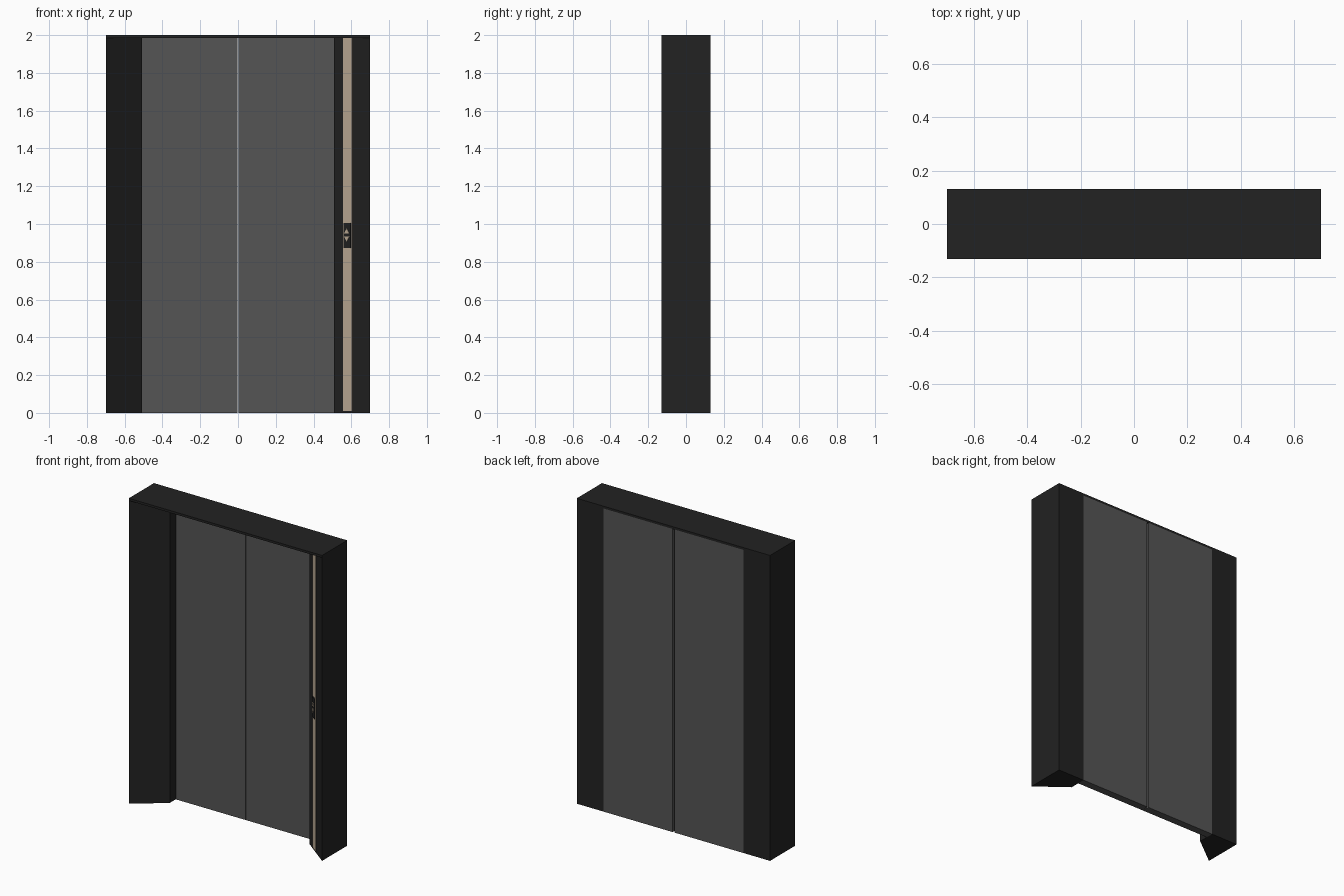
import bpy, bmesh
from mathutils import Vector

cube = bpy.data.objects.get("Cube")
if cube:
    bpy.data.objects.remove(cube, do_unlink=True)


def material(name, r, g, b):
    m = bpy.data.materials.new(name)
    m.use_nodes = True
    m.diffuse_color = (r, g, b, 1)
    m.node_tree.nodes["Principled BSDF"].inputs["Base Color"].default_value = (r, g, b, 1)
    return m


black = material("frame black", 0.016, 0.016, 0.016)
grey = material("door grey", 0.09, 0.09, 0.09)
beige = material("trim beige", 0.52, 0.42, 0.31)


def prism(name, points, push, mat):
    """Extrude a flat polygon along a vector."""
    bm = bmesh.new()
    face = bm.faces.new([bm.verts.new(p) for p in points])
    out = bmesh.ops.extrude_face_region(bm, geom=[face])
    moved = [v for v in out["geom"] if isinstance(v, bmesh.types.BMVert)]
    bmesh.ops.translate(bm, verts=moved, vec=push)
    bmesh.ops.recalc_face_normals(bm, faces=bm.faces)
    mesh = bpy.data.meshes.new(name)
    bm.to_mesh(mesh)
    bm.free()
    mesh.materials.append(mat)
    obj = bpy.data.objects.new(name, mesh)
    bpy.context.collection.objects.link(obj)
    return obj


W, D, TOP = 0.70, 0.13, 1.985        # half width, half depth, underside of lintel
INNER, STEP, DOOR = 0.507, 0.018, 0.08  # opening edge, end of splay, door front

# Plan outlines of the splayed jamb and of a door leaf with a rebated back edge
jamb = [(W, -D), (W, D), (INNER, D), (INNER, STEP)]
leaf = [(INNER, DOOR), (INNER, D), (0.006, D), (0.006, D - 0.02),
        (0.0015, D - 0.02), (0.0015, DOOR)]
for side, s in (("left", 1), ("right", -1)):
    for part, outline, mat in (("jamb", jamb, black), ("door", leaf, grey)):
        prism(f"{side}_{part}", [(s * x, y, 0) for x, y in outline], (0, 0, TOP), mat)

# Thin lintel across the top
prism("lintel", [(-W, -D, TOP), (W, -D, TOP), (W, D, TOP), (-W, D, TOP)],
      (0, 0, 2 - TOP), black)

# Plates lying on the splayed face of the left jamb
slope = (STEP + D) / (INNER - W)
normal = Vector((slope, -1, 0)).normalized()


def plate(name, outline, lift, thick, mat):
    pts = [Vector((x, -D + slope * (x - W), z)) + normal * lift for x, z in outline]
    return prism(name, pts, normal * thick, mat)


def rect(x0, x1, z0, z1):
    return [(x0, z0), (x1, z0), (x1, z1), (x0, z1)]


plate("trim_strip", rect(0.558, 0.606, 0.01, TOP), 0, 0.003, beige)
plate("call_panel", rect(0.563, 0.601, 0.873, 1.005), 0.003, 0.006, black)
for name, base, tip in (("up_arrow", 0.95, 0.976), ("down_arrow", 0.933, 0.907)):
    plate(name, [(0.568, base), (0.596, base), (0.582, tip)], 0.009, 0.002, beige)
